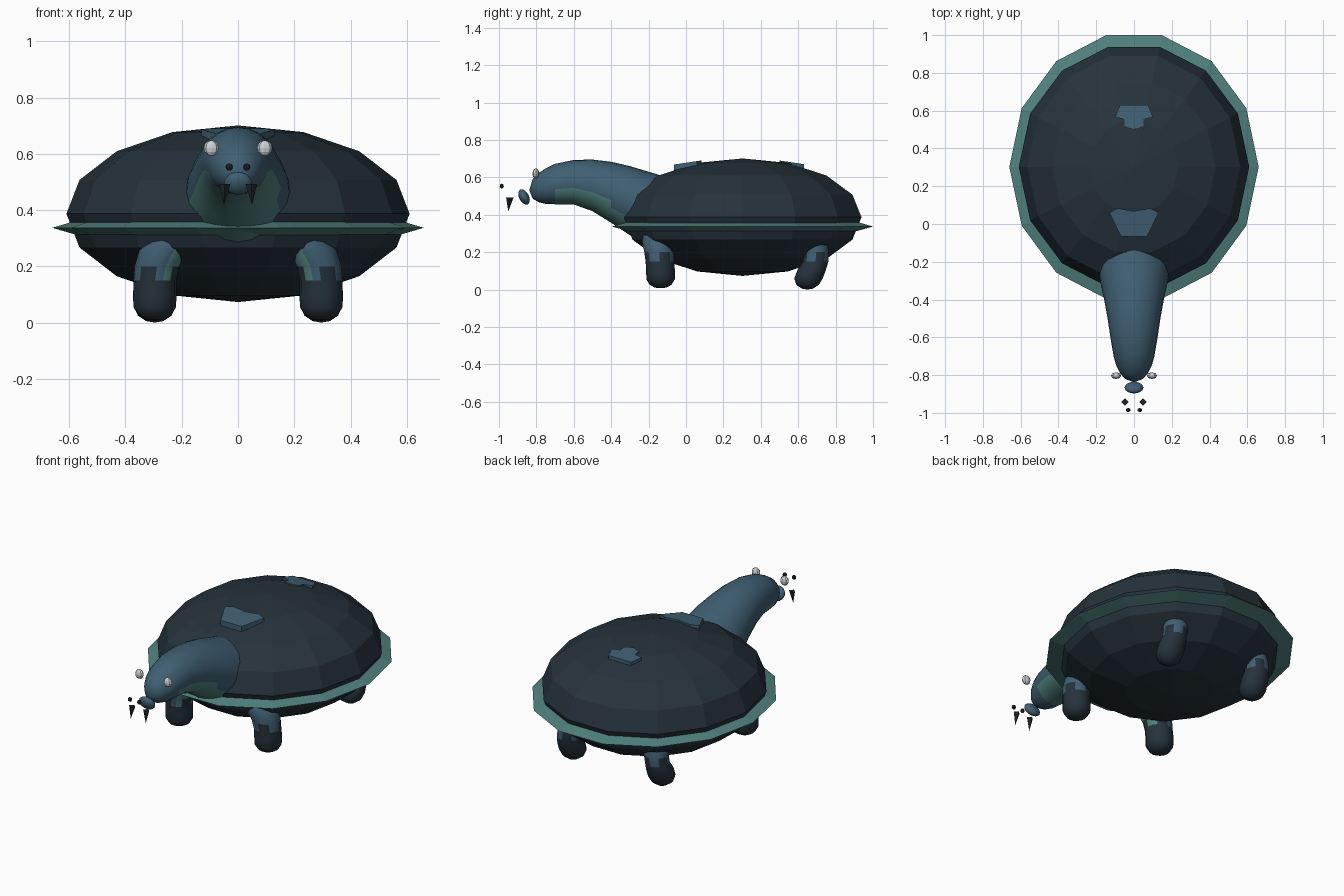
import bpy, bmesh
from math import sin, cos, pi, radians
from mathutils import Vector, Matrix

cube = bpy.data.objects.get("Cube")
if cube:
    bpy.data.objects.remove(cube)


def material(name, rgb):
    m = bpy.data.materials.new(name)
    m.use_nodes = True
    colour = (*rgb, 1)
    m.diffuse_color = colour
    m.node_tree.nodes["Principled BSDF"].inputs["Base Color"].default_value = colour
    return m


SKIN = material("slate_blue_skin", (0.05, 0.115, 0.17))
GREEN = material("sea_green", (0.08, 0.22, 0.205))
SHELL = material("dark_shell", (0.019, 0.032, 0.044))
EYE = material("pale_grey", (0.6, 0.65, 0.68))
BLACK = material("near_black", (0.014, 0.018, 0.022))
X, Y, Z = Vector((1, 0, 0)), Vector((0, 1, 0)), Vector((0, 0, 1))


def finish(name, bm, mats, smooth=False):
    bmesh.ops.remove_doubles(bm, verts=bm.verts, dist=0.0005)
    bmesh.ops.recalc_face_normals(bm, faces=bm.faces)
    mesh = bpy.data.meshes.new(name)
    bm.to_mesh(mesh)
    bm.free()
    for m in mats:
        mesh.materials.append(m)
    for p in mesh.polygons:
        p.use_smooth = smooth
    obj = bpy.data.objects.new(name, mesh)
    bpy.context.collection.objects.link(obj)
    return obj


def loft(name, rings, sides, mats, smooth=False, rule=None):
    """Skin a list of (centre, axis_a, axis_b) ellipses; rule picks the colour."""
    bm = bmesh.new()
    loops = []
    for c, a, b in rings:
        angles = [2 * pi * k / sides for k in range(sides)]
        loops.append([bm.verts.new(c + a * cos(t) + b * sin(t)) for t in angles])
    quads = []
    for lo, hi in zip(loops, loops[1:]):
        for k in range(sides):
            j = (k + 1) % sides
            quads.append((bm.faces.new((lo[k], lo[j], hi[j], hi[k])), k))
    bm.faces.new(loops[0])
    bm.faces.new(loops[-1])
    bmesh.ops.recalc_face_normals(bm, faces=bm.faces)
    if rule:
        for f, k in quads:
            f.material_index = rule(f.calc_center_median(), f.normal, k)
    return finish(name, bm, mats, smooth)


def ball(name, centre, size, mat, u=10, v=8, smooth=False, tilt=0):
    bm = bmesh.new()
    bmesh.ops.create_uvsphere(bm, u_segments=u, v_segments=v, radius=1)
    bm.transform(Matrix.Translation(centre) @ Matrix.Rotation(tilt, 4, 'X')
                 @ Matrix.Diagonal((*size, 1)))
    return finish(name, bm, [mat], smooth)


def flat_rings(profile, ratio):
    """Horizontal rings round the shell centre from (radius, height) pairs."""
    return [(Vector((0, 0.302, z)), X * r, Y * r * ratio) for r, z in profile]


# Faceted shell and its thin rim
dome = [(0.61 * sin(pi * i / 8), 0.387 - 0.314 * cos(pi * i / 8)) for i in range(9)]
loft("shell", flat_rings(dome, 1.07), 14, [SHELL])
rim = [(0.575, 0.312), (0.66, 0.337), (0.59, 0.358)]
loft("shell_rim", flat_rings(rim, 1.085), 14, [GREEN])

# Neck and head: y, centre height, half width, half height
neck = [(0.05, 0.41, 0.17, 0.16), (-0.1, 0.42, 0.185, 0.18), (-0.2, 0.435, 0.193, 0.195),
        (-0.3, 0.475, 0.18, 0.185), (-0.4, 0.52, 0.158, 0.163), (-0.5, 0.557, 0.14, 0.138),
        (-0.6, 0.574, 0.125, 0.119), (-0.7, 0.564, 0.108, 0.108), (-0.75, 0.553, 0.094, 0.095),
        (-0.79, 0.545, 0.073, 0.077), (-0.82, 0.538, 0.048, 0.052), (-0.838, 0.532, 0, 0)]


def throat(c, n, k):
    return 1 if n.z < -0.35 + 0.12 * (k % 2) and c.y > -0.72 else 0


loft("neck_and_head", [(Vector((0, y, z)), X * w, Z * h) for y, z, w, h in neck],
     24, [SKIN, GREEN], True, throat)
ball("snout", (0, -0.866, 0.495), (0.05, 0.026, 0.044), SKIN, 16, 10, True, radians(28))

# Legs with dark, ragged-topped feet: x, y, z, radius
front = [(0.18, -0.13, 0.36, 0.09), (0.26, -0.145, 0.26, 0.09), (0.288, -0.143, 0.2, 0.08),
         (0.295, -0.14, 0.15, 0.076), (0.296, -0.136, 0.1, 0.077), (0.296, -0.136, 0.055, 0.076),
         (0.296, -0.136, 0.025, 0.058), (0.296, -0.136, 0.01, 0.03), (0.296, -0.136, 0.008, 0)]
back = [(0.25, 0.66, 0.34, 0.07), (0.28, 0.685, 0.24, 0.073), (0.288, 0.695, 0.2, 0.068),
        (0.294, 0.693, 0.15, 0.068), (0.296, 0.672, 0.105, 0.076), (0.296, 0.655, 0.06, 0.076),
        (0.296, 0.65, 0.025, 0.06), (0.296, 0.65, 0.005, 0.03), (0.296, 0.65, 0, 0)]
for side, label in ((1, "left"), (-1, "right")):
    for end, path in (("front", front), ("back", back)):
        def leg_colour(c, n, k):
            if c.z < 0.15 + 0.04 * (k % 4 < 2):
                return 1
            return 2 if end == "front" and n.x * side < -0.4 else 0
        loft(f"{end}_{label}_leg",
             [(Vector((side * x, y, z)), X * r * side, Y * r) for x, y, z, r in path],
             16, [SKIN, SHELL, GREEN], True, leg_colour)

    # Eyes, nostrils and fangs sit ahead of the head
    ball(f"{label}_eye", (side * 0.095, -0.803, 0.62), (0.027, 0.018, 0.028), EYE, 8, 6)
    ball(f"{label}_nostril", (side * 0.031, -0.985, 0.553), (0.013, 0.011, 0.013), BLACK, 8, 6)
    fang = [(Vector((side * 0.047, -0.942, 0.492)), X * 0.02, Y * 0.02),
            (Vector((side * 0.05, -0.95, 0.418)), X * 0, Y * 0)]
    loft(f"{label}_fang", fang, 4, [BLACK])


def shell_patch(name, half, height):
    """Skin showing through the shell: a mirrored outline with a sloping top."""
    outline = half + [(-x, y) for x, y in reversed(half) if x]
    bm = bmesh.new()
    top = bm.faces.new([bm.verts.new((x, y, height(y))) for x, y in outline])
    out = bmesh.ops.extrude_face_region(bm, geom=[top], use_keep_orig=True)
    for v in out["geom"]:
        if isinstance(v, bmesh.types.BMVert):
            v.co.z -= 0.035
    finish(name, bm, [SKIN])


shell_patch("front_shell_patch",
            [(0, 0.068), (0.085, 0.083), (0.13, 0.06), (0.07, -0.065)],
            lambda y: 0.678 + 0.15 * y)
shell_patch("back_shell_patch",
            [(0, 0.5), (0.05, 0.52), (0.05, 0.555), (0.1, 0.565), (0.075, 0.63)],
            lambda y: 0.69 - 0.15 * (y - 0.5))
